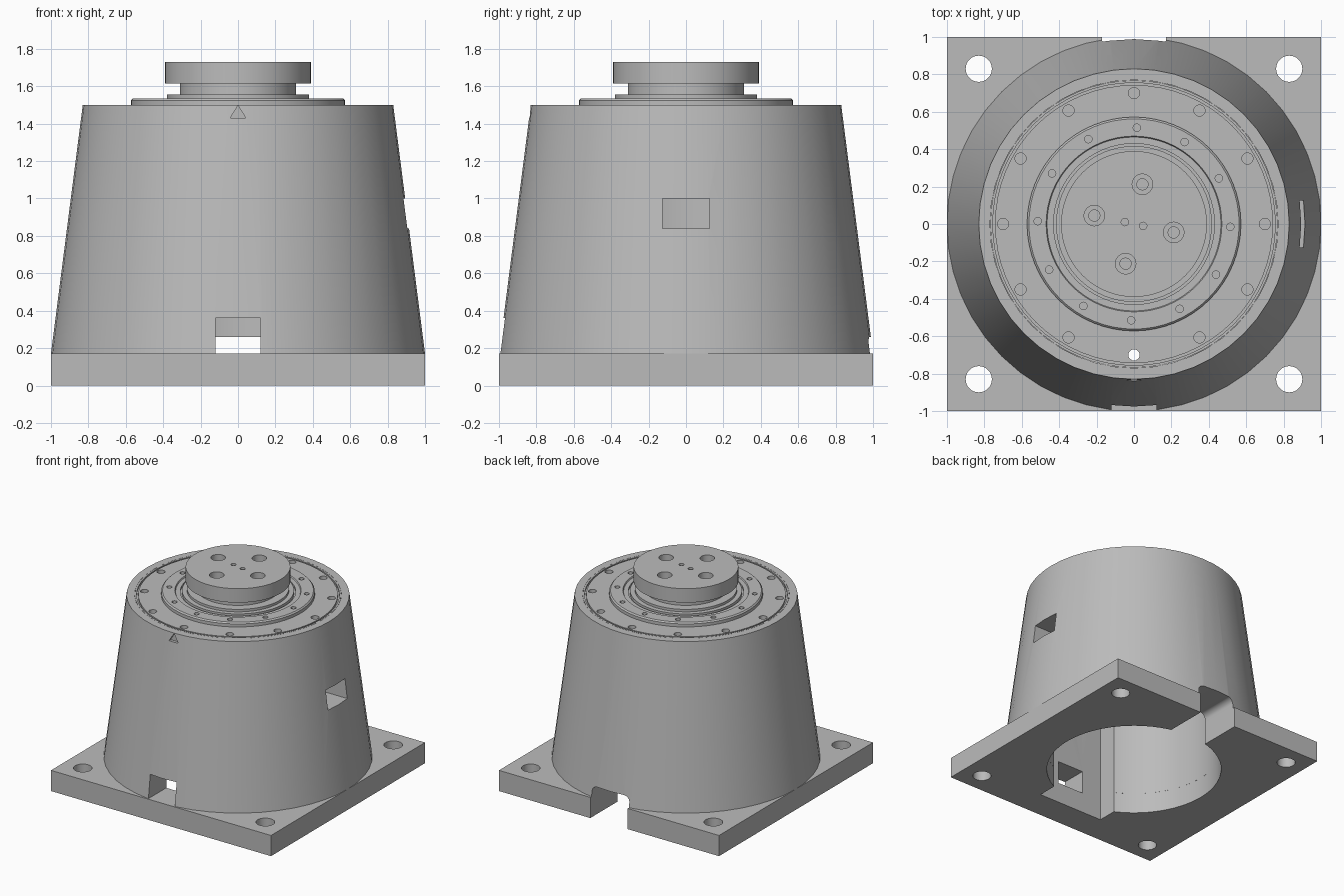
import bpy, bmesh
from math import sin, cos, pi, radians
from mathutils import Matrix

if "Cube" in bpy.data.objects:
    bpy.data.objects.remove(bpy.data.objects["Cube"], do_unlink=True)

grey = bpy.data.materials.new("light_grey")
grey.use_nodes = True
colour = (0.5, 0.5, 0.5, 1)
grey.diffuse_color = colour
grey.node_tree.nodes["Principled BSDF"].inputs["Base Color"].default_value = colour


def finish(bm, name):
    bmesh.ops.recalc_face_normals(bm, faces=bm.faces)
    mesh = bpy.data.meshes.new(name)
    bm.to_mesh(mesh)
    bm.free()
    mesh.materials.append(grey)
    obj = bpy.data.objects.new(name, mesh)
    bpy.context.collection.objects.link(obj)
    return obj


def lathe(name, profile, sides):
    """Closed solid of revolution; profile points on the axis become poles."""
    bm = bmesh.new()
    rings = []
    for r, z in profile:
        if r == 0:
            rings.append([bm.verts.new((0, 0, z))] * sides)
        else:
            rings.append([bm.verts.new((r * cos(2 * pi * i / sides), r * sin(2 * pi * i / sides), z))
                          for i in range(sides)])
    for a, b in zip(rings, rings[1:] + rings[:1]):
        if a[0] is a[1] and b[0] is b[1]:
            continue
        for i in range(sides):
            j = (i + 1) % sides
            bm.faces.new(list(dict.fromkeys((a[i], a[j], b[j], b[i]))))
    return finish(bm, name)


def box(name, x0, x1, y0, y1, z0, z1):
    bm = bmesh.new()
    size = Matrix.Diagonal((x1 - x0, y1 - y0, z1 - z0, 1))
    place = Matrix.Translation(((x0 + x1) / 2, (y0 + y1) / 2, (z0 + z1) / 2))
    bmesh.ops.create_cube(bm, size=1, matrix=place @ size)
    return finish(bm, name)


def pins(name, points, r, z0, z1, sides=20):
    """Several upright cylinders in one cutter."""
    bm = bmesh.new()
    for x, y in points:
        bmesh.ops.create_cone(bm, cap_ends=True, segments=sides, radius1=r, radius2=r, depth=z1 - z0,
                              matrix=Matrix.Translation((x, y, (z0 + z1) / 2)))
    return finish(bm, name)


def prism(name, outline, y0, y1):
    """Extrude an x-z outline along y."""
    bm = bmesh.new()
    face = bm.faces.new([bm.verts.new((x, y0, z)) for x, z in outline])
    ext = bmesh.ops.extrude_face_region(bm, geom=[face])
    moved = [v for v in ext["geom"] if isinstance(v, bmesh.types.BMVert)]
    bmesh.ops.translate(bm, verts=moved, vec=(0, y1 - y0, 0))
    return finish(bm, name)


def cut(obj, cutter):
    mod = obj.modifiers.new("cut", 'BOOLEAN')
    mod.operation = 'DIFFERENCE'
    mod.solver = 'EXACT'
    mod.object = cutter
    bpy.context.view_layer.update()
    result = bpy.data.meshes.new_from_object(obj.evaluated_get(bpy.context.evaluated_depsgraph_get()))
    obj.modifiers.clear()
    obj.data = result
    bpy.data.objects.remove(cutter, do_unlink=True)


def circle(n, r, start=0):
    return [(r * cos(radians(start) + 2 * pi * i / n), r * sin(radians(start) + 2 * pi * i / n))
            for i in range(n)]


def cable_slot():
    w, top, r = 0.17, 0.26, 0.05
    arc = [(w - r + r * cos(a * pi / 12), top - r + r * sin(a * pi / 12)) for a in range(7)]
    right = [(w, -0.1)] + arc
    return prism("slot_cutter", right + [(-x, z) for x, z in reversed(right)], 0.4, 1.1)


def pocket():
    return box("pocket_cutter", -0.3, 0.3, -0.76, -0.2, -0.1, 1.385)


BASE, TOP, SHELF = 0.17, 1.5, 1.38

# Square mounting plate
plate = box("base_plate", -1, 1, -1, 1, 0, BASE)
cut(plate, pins("bore_cutter", [(0, 0)], 0.67, -0.1, 0.3, 64))
cut(plate, pocket())
cut(plate, cable_slot())
cut(plate, pins("corner_cutter", [(x, y) for x in (-0.83, 0.83) for y in (-0.83, 0.83)],
                0.07, -0.1, 0.3, 32))

# Hollow tapered housing with a shelf for the drive
housing = lathe("tapered_housing", [(0.67, BASE), (1, BASE), (0.83, TOP), (0.77, TOP),
                                    (0.77, SHELF), (0.67, SHELF)], 48)
cut(housing, pocket())
cut(housing, cable_slot())
cut(housing, box("front_opening_cutter", -0.12, 0.12, -1.1, -0.5, 0.1, 0.36))
cut(housing, box("side_window_cutter", 0.5, 1.1, -0.125, 0.125, 0.84, 1.0))
cut(housing, prism("mark_cutter", [(-0.042, 1.43), (0.042, 1.43), (0, 1.497)], -0.95, -0.815))

# Drive flange with stepped rings and bolt circles
flange = lathe("drive_flange", [
    (0, SHELF), (0.768, SHELF), (0.768, TOP), (0.755, TOP), (0.755, 1.485), (0.743, 1.485),
    (0.743, TOP), (0.572, TOP), (0.572, 1.525), (0.562, 1.535), (0.47, 1.535), (0.465, 1.525),
    (0.43, 1.525), (0.43, 1.51), (0.417, 1.51), (0.417, 1.535), (0.38, 1.535), (0.38, 1.555),
    (0, 1.555)], 64)
cut(flange, pins("outer_bolt_cutter", circle(12, 0.7), 0.03, 1.3, 1.6))
cut(flange, pins("inner_bolt_cutter", circle(12, 0.515, -1.7), 0.02, 1.47, 1.6, 16))

# Output disc on its neck, with counterbored and small holes
disc = lathe("output_disc", [(0, 1.555), (0.31, 1.555), (0.31, 1.615), (0.39, 1.615),
                             (0.39, 1.73), (0, 1.73)], 64)
cut(disc, pins("counterbore_cutter", circle(4, 0.217, -12), 0.055, 1.68, 1.8, 24))
cut(disc, pins("bolt_cutter", circle(4, 0.217, -12), 0.03, 1.6, 1.8))
cut(disc, pins("pin_cutter", circle(2, 0.05, -12), 0.02, 1.65, 1.8, 16))

# Smooth the round walls, keep the edges crisp
bpy.ops.object.select_all(action='DESELECT')
for part in (plate, housing, flange, disc):
    part.select_set(True)
    bpy.context.view_layer.objects.active = part
bpy.ops.object.shade_smooth_by_angle(angle=radians(30))
